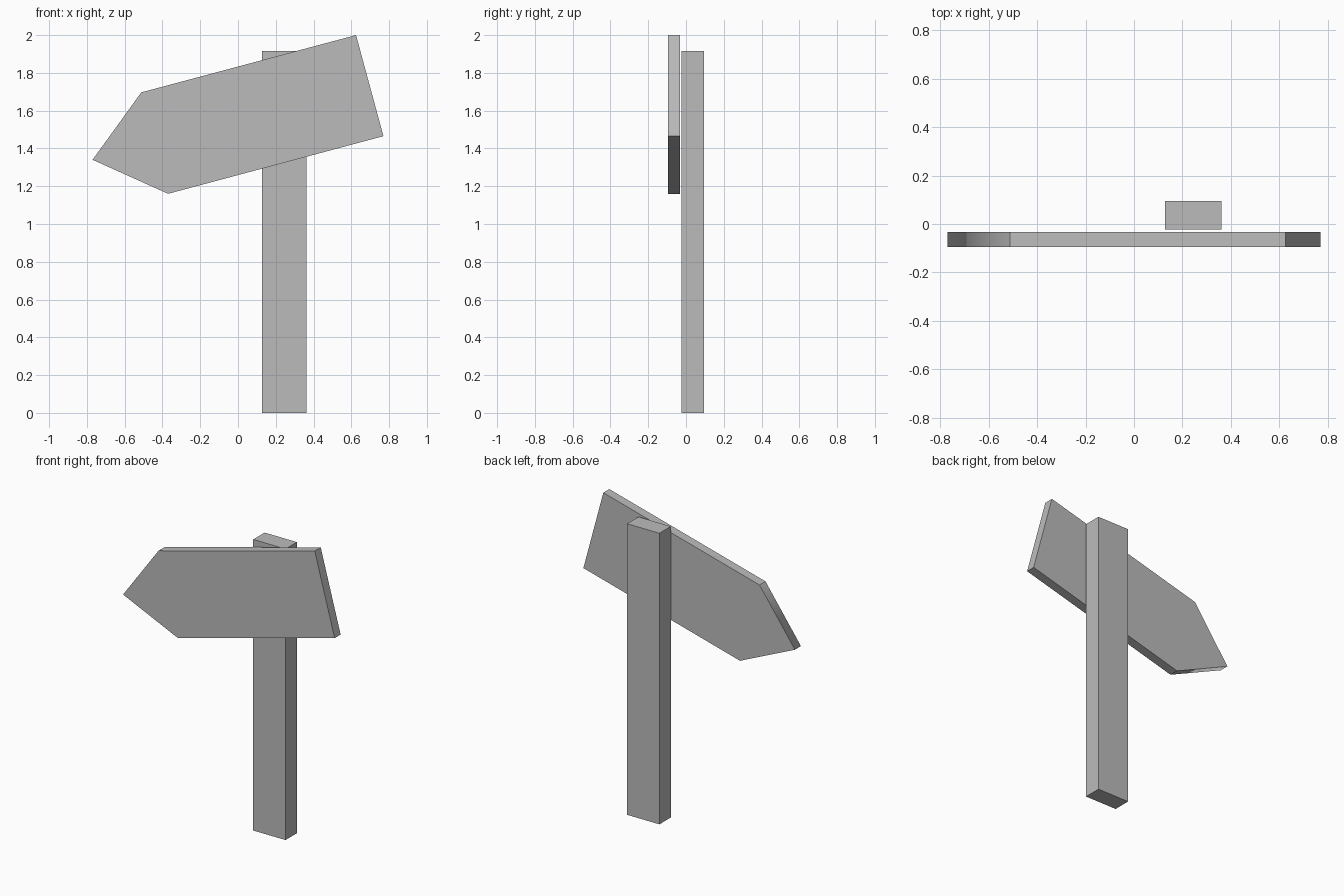
import bpy
import bmesh

cube = bpy.data.objects.get("Cube")
if cube:
    bpy.data.objects.remove(cube, do_unlink=True)

grey = bpy.data.materials.new("plain grey")
grey.use_nodes = True
colour = (0.5, 0.5, 0.5, 1)
grey.diffuse_color = colour
grey.node_tree.nodes["Principled BSDF"].inputs["Base Color"].default_value = colour


def slab(name, outline, front, back):
    """Extrude an (x, z) outline from y = front to y = back."""
    bm = bmesh.new()
    face = bm.faces.new([bm.verts.new((x, front, z)) for x, z in outline])
    extruded = bmesh.ops.extrude_face_region(bm, geom=[face])["geom"]
    moved = [v for v in extruded if isinstance(v, bmesh.types.BMVert)]
    bmesh.ops.translate(bm, verts=moved, vec=(0, back - front, 0))
    bmesh.ops.recalc_face_normals(bm, faces=bm.faces)
    mesh = bpy.data.meshes.new(name)
    bm.to_mesh(mesh)
    bm.free()
    mesh.materials.append(grey)
    obj = bpy.data.objects.new(name, mesh)
    bpy.context.collection.objects.link(obj)
    return obj


# Upright post
slab("post", [(0.127, 0), (0.362, 0), (0.362, 1.915), (0.127, 1.915)], -0.023, 0.095)

# Tilted arrow board
tip = (-0.77, 1.34)
board = slab("arrow_board",
             [tip, (-0.37, 1.16), (0.77, 1.465), (0.625, 2.0), (-0.512, 1.697)],
             -0.095, -0.033)

# Soft shading across the arrow point only, every other edge stays crisp
mesh = board.data
mesh.shade_smooth()
for edge in mesh.edges:
    ends = [mesh.vertices[i].co for i in edge.vertices]
    edge.use_edge_sharp = not all(co.x < tip[0] + 0.01 for co in ends)
